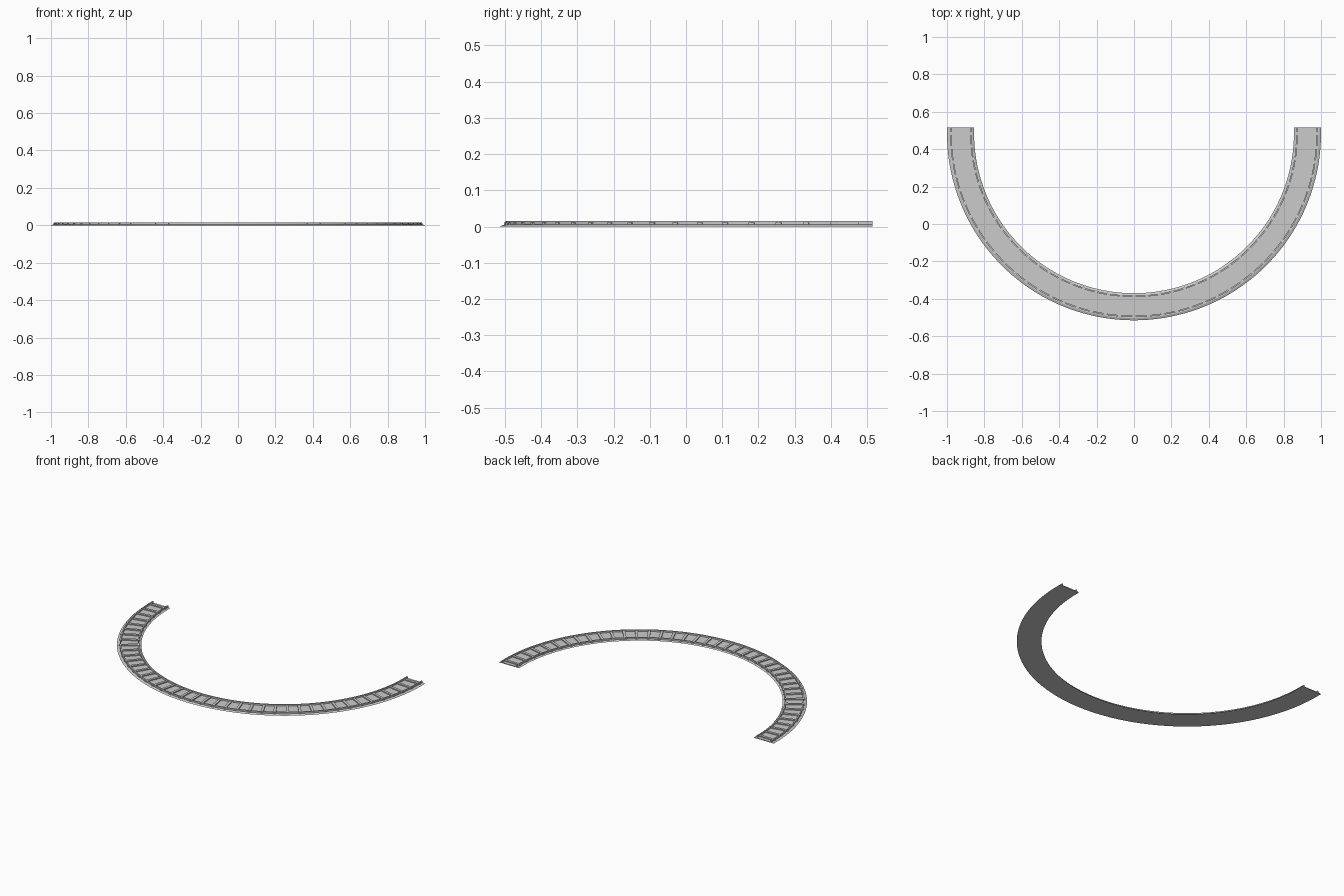
import bpy, bmesh, math

if "Cube" in bpy.data.objects:
    bpy.data.objects.remove(bpy.data.objects["Cube"])

CY = 0.485      # centre of the curve in y
END = 0.515     # y of the two straight ends
SEGS = 80       # steps along the half circle
STEP = 40       # sleeper spacings along the half circle


def stations():
    # origin and outward direction at each step along the track
    out = [((0, END), (1, 0))]
    for i in range(SEGS + 1):
        a = -math.pi * i / SEGS
        out.append(((0, CY), (math.cos(a), math.sin(a))))
    out.append(((0, END), (-1, 0)))
    return out


def finish(name, bm):
    bmesh.ops.recalc_face_normals(bm, faces=bm.faces[:])
    me = bpy.data.meshes.new(name)
    bm.to_mesh(me)
    bm.free()
    ob = bpy.data.objects.new(name, me)
    bpy.context.collection.objects.link(ob)
    return ob


def sweep(name, profile):
    # sweep a closed (radius, z) profile along the track
    bm = bmesh.new()
    rings = [[bm.verts.new((o[0] + r * d[0], o[1] + r * d[1], z)) for r, z in profile]
             for o, d in stations()]
    n = len(profile)
    for a, b in zip(rings, rings[1:]):
        for i in range(n):
            j = (i + 1) % n
            bm.faces.new((a[i], a[j], b[j], b[i]))
    bm.faces.new(rings[0])
    bm.faces.new(rings[-1])
    return finish(name, bm)


# ballast bed with sloping shoulders
sweep("ballast_bed", [(0.855, 0), (1.0, 0), (0.988, 0.005), (0.865, 0.005)])

# two rails
for name, r in (("inner_rail", 0.872), ("outer_rail", 0.979)):
    w = 0.004
    sweep(name, [(r - w, 0.004), (r + w, 0.004), (r + w, 0.015), (r - w, 0.015)])

# sleepers across the bed
bm = bmesh.new()
for i in range(STEP + 1):
    a = -math.pi * i / STEP
    d, t = (math.cos(a), math.sin(a)), (-math.sin(a), math.cos(a))
    v = []
    for z in (0.004, 0.0115):
        for r, s in ((0.864, -1), (0.987, -1), (0.987, 1), (0.864, 1)):
            h = 0.008 * s
            v.append(bm.verts.new((r * d[0] + h * t[0], CY + r * d[1] + h * t[1], z)))
    bm.faces.new(v[:4])
    bm.faces.new(v[4:])
    for k in range(4):
        m = (k + 1) % 4
        bm.faces.new((v[k], v[m], v[m + 4], v[k + 4]))
finish("sleepers", bm)

# smooth the curved walls, keep edges sharp
for ob in bpy.data.objects:
    ob.select_set(True)
    bpy.context.view_layer.objects.active = ob
bpy.ops.object.shade_smooth_by_angle(angle=math.radians(15))
